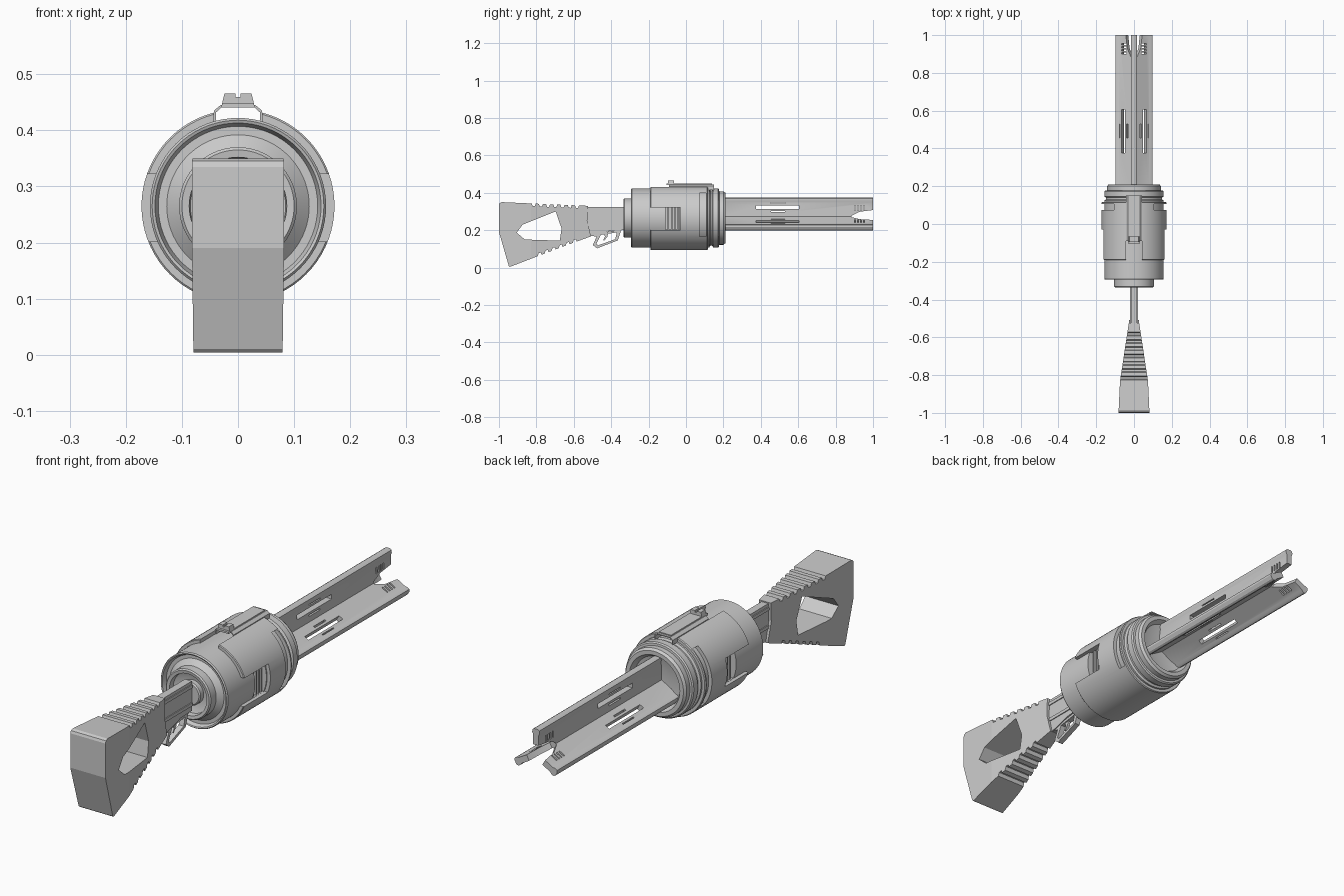
import bpy, bmesh
from math import sin, cos, pi, radians
from mathutils import Matrix, Vector

if "Cube" in bpy.data.objects:
    bpy.data.objects.remove(bpy.data.objects["Cube"])

CZ = 0.265  # height of the drum and barrel axis


def make(name, bm, smooth=False):
    bmesh.ops.remove_doubles(bm, verts=bm.verts, dist=1e-6)
    bmesh.ops.recalc_face_normals(bm, faces=bm.faces)
    me = bpy.data.meshes.new(name)
    bm.to_mesh(me)
    bm.free()
    ob = bpy.data.objects.new(name, me)
    bpy.context.collection.objects.link(ob)
    if smooth:
        shade(ob)
    return ob


def activate(ob):
    bpy.ops.object.select_all(action='DESELECT')
    ob.select_set(True)
    bpy.context.view_layer.objects.active = ob


def shade(ob):
    activate(ob)
    bpy.ops.object.shade_smooth_by_angle(angle=radians(30))


def prism(name, pts, lo, hi, axis='X'):
    """Extrude a profile: (y, z) along X, or (x, z) along Y."""
    bm = bmesh.new()
    place = (lambda a, b, t: (t, a, b)) if axis == 'X' else (lambda a, b, t: (a, t, b))
    f = bm.faces.new([bm.verts.new(place(a, b, lo)) for a, b in pts])
    ext = bmesh.ops.extrude_face_region(bm, geom=[f])
    d = Vector(place(0, 0, hi - lo))
    bmesh.ops.translate(bm, vec=d, verts=[v for v in ext['geom'] if isinstance(v, bmesh.types.BMVert)])
    return make(name, bm)


def add_box(bm, x0, x1, y0, y1, z0, z1):
    m = Matrix.Translation(((x0 + x1) / 2, (y0 + y1) / 2, (z0 + z1) / 2)) @ Matrix.Diagonal(
        (x1 - x0, y1 - y0, z1 - z0, 1))
    bmesh.ops.create_cube(bm, size=1, matrix=m)


def boxes(name, specs):
    bm = bmesh.new()
    for s in specs:
        add_box(bm, *s)
    return make(name, bm)


def lathe(name, profile, closed=False, n=72):
    """Revolve (radius, y) points about the long axis."""
    bm = bmesh.new()
    rings = [[bm.verts.new((r * cos(2 * pi * i / n), y, CZ + r * sin(2 * pi * i / n)))
              for i in range(n)] for r, y in profile]
    pairs = list(zip(rings, rings[1:] + rings[:1])) if closed else list(zip(rings, rings[1:]))
    for a, b in pairs:
        for i in range(n):
            j = (i + 1) % n
            bm.faces.new((a[i], a[j], b[j], b[i]))
    if not closed:
        bm.faces.new(rings[0])
        bm.faces.new(rings[-1])
    return make(name, bm)


def cut(ob, cutter):
    mod = ob.modifiers.new('cut', 'BOOLEAN')
    mod.operation, mod.solver, mod.object = 'DIFFERENCE', 'EXACT', cutter
    activate(ob)
    bpy.ops.object.modifier_apply(modifier=mod.name)
    bpy.data.objects.remove(cutter)


# Drum core with recessed rear face, stepped nose and side windows
drum = lathe('drum', [(.06, -.30), (.085, -.31), (.087, -.333), (.10, -.335), (.105, -.33), (.105, -.295),
                      (.127, -.275), (.142, -.275), (.148, -.293), (.153, -.295), (.157, -.29),
                      (.157, .125), (.148, .13), (.148, .14), (.157, .145), (.157, .172), (.152, .177),
                      (.143, .178), (.143, .20), (.135, .21), (.118, .21), (.105, .19), (.06, .18)])
cut(drum, boxes('window_cutter', [(.115, .2, -.11, -.035, .203, .325), (-.2, -.115, -.11, -.035, .203, .325)]))
shade(drum)
boxes('window_ribs', [(s * .125 - .014, s * .125 + .014, y, y + .007, .203, .325)
                      for s in (-1, 1) for y in (-.098, -.08, -.062, -.047)])

# Outer sleeve: notched at the rear sides, grooved near the nose, slotted on top
sleeve = lathe('sleeve', [(.15, -.19), (.169, -.19), (.172, -.187), (.172, .113), (.169, .117), (.15, .117)],
               closed=True)
cut(sleeve, boxes('sleeve_cutter', [(s * .15 - .07, s * .15 + .07, -.25, -.03, .202, .322) for s in (-1, 1)]))
cut(sleeve, boxes('groove_cutter', [(s * .15 - .07, s * .15 + .07, .073, .107, .165, .40) for s in (-1, 1)]))
cut(sleeve, boxes('slot_cutter', [(-.043, .043, -.3, .3, .38, .5)]))
shade(sleeve)

# Top rail bridge and rear sight
prism('top_rail', [(-.043, .415), (-.043, .435), (-.031, .445), (.031, .445), (.043, .435), (.043, .415),
                   (.039, .415), (.039, .432), (.029, .441), (-.029, .441), (-.039, .432), (-.039, .415)],
      -.09, .15, 'Y')
prism('rail_cap', [(-.03, .441), (.03, .441), (.028, .449), (-.028, .449)], -.105, .14, 'Y')
prism('rear_sight', [(-.03, .441), (.03, .441), (.024, .466), (.005, .466), (.004, .459),
                     (-.004, .459), (-.005, .466), (-.024, .466)], -.095, -.065, 'Y')

# Three barrel fins around the axis, each with slots, a split tip and a grill
for k, name in enumerate(('barrel_fin_top', 'barrel_fin_left', 'barrel_fin_right')):
    fin = prism(name, [(-.012, 0), (.012, 0), (.013, .085), (.017, .094), (.016, .105), (.008, .11),
                       (-.008, .11), (-.016, .105), (-.017, .094), (-.013, .085)], .17, 1, 'Y')
    cut(fin, prism('tip_cutter', [(.885, -.03), (.885, .012), (.93, .034), (1.02, .045), (1.02, -.03)], -.1, .1))
    slots = [(-.1, .1, .375, .605, .048, .068), (-.1, .1, .455, .53, .031, .038), (-.1, .1, .455, .53, .077, .082)]
    slots += [(-.1, .1, y, y + .007, .04, .068) for y in (.9, .916, .932, .948)]
    cut(fin, boxes('slot_cutter', slots))
    fin.data.transform(Matrix.Translation((0, 0, CZ)) @ Matrix.Rotation(k * 2 * pi / 3, 4, 'Y'))
    shade(fin)


# Stock: profile with ridged edges, pierced, then tapered toward the grip
def ridges(y0, y1, n, z_at, depth):
    step = (y1 - y0) / n
    out = []
    for i in range(n):
        y = y0 + i * step
        for f, d in ((0, 0), (.12, depth), (.42, depth), (.55, 0)):
            out.append((y + f * step, z_at(y + f * step) + d))
    return out


top_z = lambda y: .35 - (y + 1) * .042
low_z = lambda y: .005 + (y + .942) * .375
profile = [(-1, .19), (-1, .335), (-.996, .345), (-.985, .35)]
profile += ridges(-.825, -.555, 7, top_z, -.014)
profile += [(-.525, .33), (-.528, .25), (-.508, .167)]
profile += ridges(-.585, -.81, 6, low_z, .014)
profile += [(-.935, .006), (-.942, .004), (-.948, .01)]
stock = prism('stock', profile, -1, 1)
cut(stock, prism('stock_hole', [(-.905, .187), (-.873, .23), (-.697, .30), (-.665, .208), (-.675, .144),
                                (-.862, .15)], -2, 2))
bm = bmesh.new()
bm.from_mesh(stock.data)
bmesh.ops.bisect_plane(bm, geom=bm.verts[:] + bm.edges[:] + bm.faces[:], plane_co=(0, -.83, 0), plane_no=(0, 1, 0))
for v in bm.verts:
    y = v.co.y
    v.co.x *= .082 - (y + 1) * .047 if y < -.83 else .074 - (y + .83) * .152
bm.to_mesh(stock.data)
bm.free()

# Wrist between stock and drum, with side strips
prism('wrist', [(-.54, .325), (-.33, .325), (-.33, .20), (-.40, .198), (-.51, .168), (-.54, .17)], -.016, .016)
boxes('wrist_strips', [(-.02, .02, -.53, -.33, .298, .312), (-.02, .02, -.53, -.33, .222, .236)])
lathe('rear_hub', [(.045, -.325), (.05, -.32), (.05, -.29)], n=48)

# Trigger guard loop and trigger
guard = prism('trigger_guard', [(-.505, .17), (-.46, .185), (-.345, .203), (-.365, .145), (-.475, .103),
                                (-.498, .12), (-.478, .165)], -.012, .012)
cut(guard, prism('guard_hole', [(-.455, .175), (-.37, .188), (-.378, .152), (-.47, .119), (-.48, .126)], -.1, .1))
prism('trigger', [(-.44, .185), (-.415, .19), (-.42, .165), (-.437, .145), (-.443, .147), (-.433, .165)], -.006, .006)
